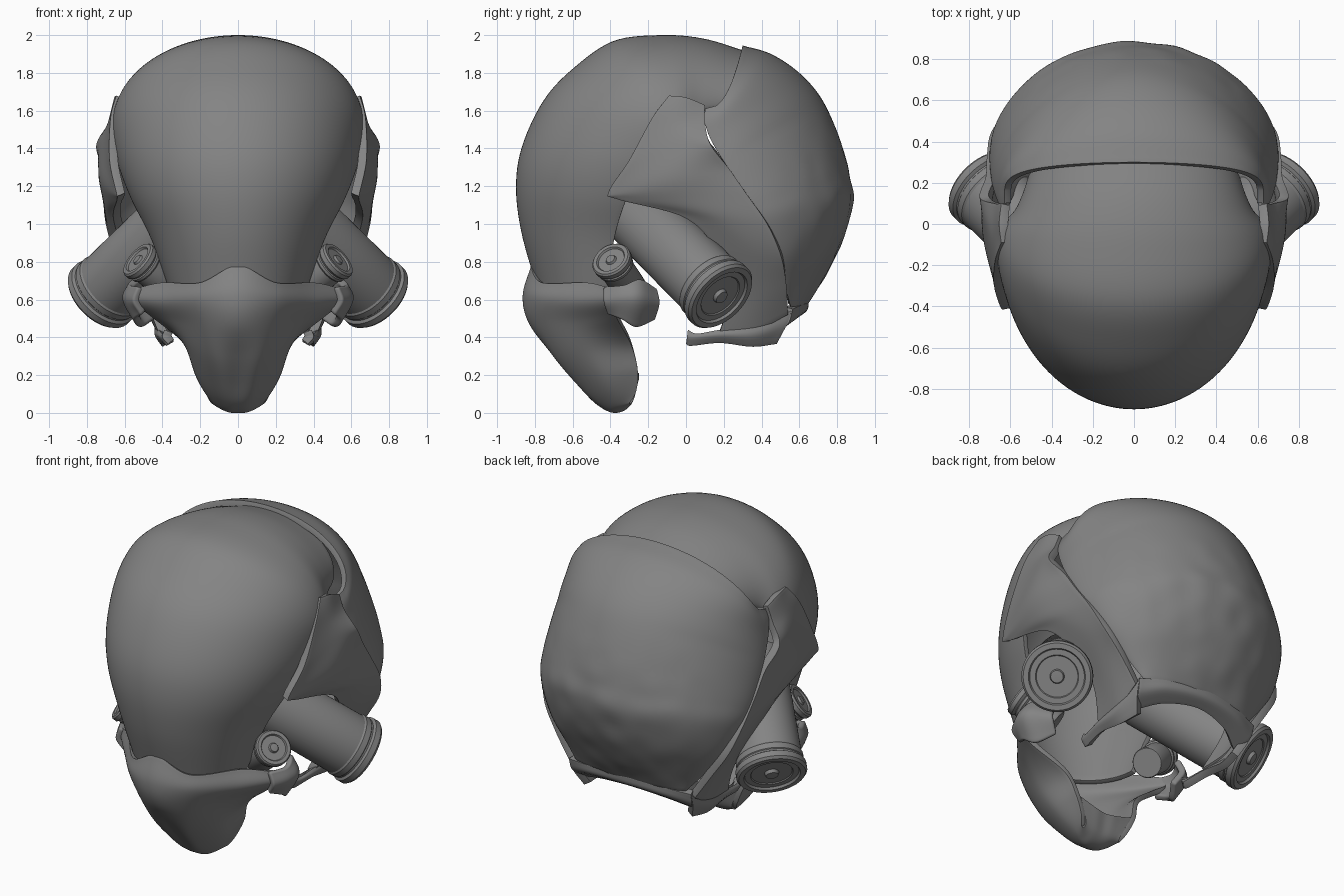
import bpy, bmesh, math
from mathutils import Vector, noise

if "Cube" in bpy.data.objects:
    bpy.data.objects.remove(bpy.data.objects["Cube"])

grey = bpy.data.materials.new("dark_grey")
grey.diffuse_color = (.23, .23, .23, 1)
grey.use_nodes = True
grey.node_tree.nodes["Principled BSDF"].inputs["Base Color"].default_value = grey.diffuse_color


def spline(pts, n):
    """Catmull-Rom resample of a point list to n samples."""
    p = [Vector(q) for q in pts]
    p = [2 * p[0] - p[1]] + p + [2 * p[-1] - p[-2]]
    out = []
    for i in range(n):
        u = i / (n - 1) * (len(p) - 3)
        k = min(int(u), len(p) - 4)
        t = u - k
        a, b, c, d = p[k:k + 4]
        out.append(0.5 * (2 * b + (c - a) * t + (2 * a - 5 * b + 4 * c - d) * t * t
                          + (3 * b - a - 3 * c + d) * t ** 3))
    return out


def add_object(name, bm):
    me = bpy.data.meshes.new(name)
    bm.to_mesh(me)
    bm.free()
    me.materials.append(grey)
    ob = bpy.data.objects.new(name, me)
    bpy.context.collection.objects.link(ob)
    return ob


def finish(ob, angle=40):
    bpy.ops.object.select_all(action='DESELECT')
    ob.select_set(True)
    bpy.context.view_layer.objects.active = ob
    bpy.ops.object.convert(target='MESH')
    bpy.ops.object.shade_smooth_by_angle(angle=math.radians(angle))


def skin(name, grid, thick, mirror=False):
    """Turn a grid of points into a thick, soft-edged shell."""
    bm = bmesh.new()
    vs = [[bm.verts.new(p) for p in row] for row in grid]
    for r0, r1 in zip(vs, vs[1:]):
        for j in range(len(r0) - 1):
            bm.faces.new((r0[j], r0[j + 1], r1[j + 1], r1[j]))
    bm.normal_update()
    mid = Vector((0, 0, 1))
    if sum(f.normal.dot(f.calc_center_median() - mid) for f in bm.faces) < 0:
        bmesh.ops.reverse_faces(bm, faces=bm.faces[:])
    ob = add_object(name, bm)
    s = ob.modifiers.new("thick", 'SOLIDIFY')
    s.thickness, s.offset = thick, -1
    b = ob.modifiers.new("soft", 'BEVEL')
    b.width, b.segments, b.limit_method = thick * 0.35, 3, 'ANGLE'
    b.angle_limit = math.radians(50)
    if mirror:
        ob.modifiers.new("mirror", 'MIRROR').use_mirror_merge = False
    finish(ob)


def loft(rows, nu, nv, symmetric=False):
    if symmetric:
        rows = [[(-x, y, z) for x, y, z in r[:0:-1]] + r for r in rows]
    cols = [spline(r, nv) for r in rows]
    return [list(r) for r in zip(*[spline(c, nu) for c in zip(*cols)])]


def dome(rows, power, nu=60, nv=64):
    """Rows (y, z at the centre, x, y, z at the side) joined by elliptic arcs."""
    cen = spline([(0, r[0], r[1]) for r in rows], nu)
    side = spline([r[2:] for r in rows], nu)
    grid = []
    for i, (c, s) in enumerate(zip(cen, side)):
        q = power(i / (nu - 1))
        row = []
        for j in range(nv + 1):
            t = (j / nv - 0.5) * math.pi
            k = max(0, math.cos(t))
            row.append(Vector((s.x * math.sin(t), s.y + (c.y - s.y) * k ** q,
                               s.z + (c.z - s.z) * k)))
        grid.append(row)
    return grid


def canister(name, profile, end, axis, seg=56):
    """Lathed canister, outer end at 'end', mirrored to the other side."""
    q = Vector(axis).to_track_quat('Z', 'Y')
    bm = bmesh.new()
    vs = [bm.verts.new(Vector(end) + q @ Vector((r, 0, h))) for r, h in profile]
    es = [bm.edges.new(e) for e in zip(vs, vs[1:])]
    bmesh.ops.spin(bm, geom=vs + es, cent=end, axis=q @ Vector((0, 0, 1)),
                   angle=math.tau, steps=seg, use_duplicate=False)
    bmesh.ops.remove_doubles(bm, verts=bm.verts[:], dist=1e-4)
    bmesh.ops.recalc_face_normals(bm, faces=bm.faces[:])
    ob = add_object(name, bm)
    ob.modifiers.new("mirror", 'MIRROR').use_mirror_merge = False
    finish(ob, 30)


# Smooth front visor
skin("visor", dome([
    (-.785, .65, .36, -.42, .64), (-.87, .95, .46, -.38, .92), (-.90, 1.2, .56, -.32, 1.12),
    (-.865, 1.42, .62, -.25, 1.27), (-.75, 1.66, .655, -.17, 1.40), (-.59, 1.83, .668, -.11, 1.50),
    (-.38, 1.97, .66, -.05, 1.55), (-.12, 2.0, .63, .01, 1.58), (.10, 1.98, .575, .07, 1.59),
    (.33, 1.91, .52, .14, 1.60)], lambda u: 1 - .6 * max(0, u - .75) / .25), .03)

# Rear skull shell with slight unevenness
back = dome([
    (.30, 1.945, .63, .10, 1.61), (.45, 1.90, .655, .10, 1.54), (.60, 1.80, .67, .13, 1.45),
    (.72, 1.66, .69, .20, 1.33), (.81, 1.46, .70, .28, 1.21), (.865, 1.27, .70, .36, 1.10),
    (.885, 1.12, .68, .43, 1.0), (.825, .90, .61, .49, .84), (.74, .73, .51, .52, .70),
    (.64, .57, .39, .555, .56)], lambda u: .4 + .85 * min(1, u / .35))
for row in back:
    for p in row:
        w = max(0, min(1, (p.y - .45) * 4)) * max(0, min(1, (1.6 - p.z) * 3))
        p.y += .009 * w * noise.noise(p * 7)
skin("rear_shell", back, .035)

# Side frame: cheek plate narrowing into a band along the rear shell
skin("side_frame", loft([
    [(.645, -.09, 1.68), (.655, 0, 1.67), (.645, .10, 1.63)],
    [(.675, -.18, 1.56), (.685, -.03, 1.55), (.68, .10, 1.54)],
    [(.68, -.30, 1.34), (.725, -.02, 1.42), (.75, .13, 1.42)],
    [(.645, -.41, 1.17), (.735, -.05, 1.25), (.72, .23, 1.29)],
    [(.64, -.36, 1.13), (.71, .0, 1.12), (.715, .32, 1.16)],
    [(.66, .0, 1.03), (.69, .20, 1.01), (.70, .43, 1.0)],
    [(.60, .17, .84), (.64, .34, .85), (.65, .50, .84)],
    [(.50, .23, .62), (.54, .38, .65), (.555, .53, .69)],
    [(.41, .17, .40), (.43, .36, .43), (.44, .54, .52)]], 60, 18), .045, True)

# Lower jaw arm with forward hook
skin("jaw_arm", loft([
    [(.43, .56, .54), (.42, .53, .46), (.38, .48, .365)],
    [(.44, .36, .46), (.44, .36, .41), (.40, .35, .35)],
    [(.42, .18, .44), (.43, .18, .41), (.40, .18, .37)],
    [(.40, .06, .42), (.41, .05, .40), (.38, .03, .355)],
    [(.39, .01, .44), (.40, .005, .40), (.37, .0, .365)]], 30, 8), .045, True)

# Rim under the rear shell
skin("rear_rim", loft([
    [(0, .65, .59), (.25, .62, .575), (.43, .565, .55)],
    [(0, .64, .54), (.25, .61, .52), (.42, .54, .47)],
    [(0, .58, .50), (.22, .54, .47), (.37, .46, .41)]], 10, 40, True), .045)

# Muzzle / chin guard, curling under and up at the back of the snout
skin("chin_guard", loft([
    [(0, -.82, .78), (.20, -.765, .69), (.40, -.53, .69), (.54, -.40, .66)],
    [(0, -.865, .62), (.20, -.79, .60), (.40, -.57, .59), (.56, -.38, .59)],
    [(0, -.83, .47), (.17, -.76, .47), (.33, -.56, .48), (.46, -.37, .51)],
    [(0, -.70, .30), (.13, -.68, .30), (.265, -.52, .34), (.28, -.29, .36)],
    [(0, -.58, .16), (.10, -.57, .16), (.215, -.44, .19), (.225, -.255, .22)],
    [(0, -.48, .05), (.08, -.47, .06), (.16, -.39, .09), (.175, -.265, .11)],
    [(0, -.38, .0), (.05, -.38, .003), (.10, -.36, .025), (.14, -.30, .05)],
    [(0, -.295, .04), (.05, -.29, .045), (.09, -.285, .055), (.13, -.275, .075)],
    [(0, -.255, .17), (.06, -.25, .175), (.12, -.25, .19), (.19, -.25, .21)]],
    64, 60, True), .03)

# Bracket at each end of the chin guard, holding the small canister
skin("chin_bracket", loft([
    [(.53, -.44, .67), (.555, -.44, .59), (.51, -.42, .52)],
    [(.58, -.33, .68), (.605, -.33, .60), (.55, -.34, .49)],
    [(.55, -.24, .71), (.60, -.24, .60), (.52, -.26, .45)],
    [(.47, -.15, .66), (.50, -.135, .58), (.45, -.16, .49)]], 24, 14), .04, True)

# Large filter canisters
canister("large_filter", [
    (0, -.80), (.175, -.80), (.185, -.78), (.19, -.12), (.197, -.11), (.197, -.075), (.192, -.07),
    (.192, -.06), (.207, -.05), (.207, -.015), (.195, 0), (.165, 0), (.158, -.014), (.125, -.014),
    (.12, -.02), (.042, -.02), (.036, 0), (0, .002)], (.74, .19, .61), (1, 1, -1))

# Small filter canisters
canister("small_filter", [
    (0, -.27), (.085, -.27), (.09, -.26), (.09, -.08), (.10, -.07), (.10, -.055), (.094, -.05),
    (.108, -.035), (.108, -.01), (.10, 0), (.08, 0), (.074, -.01), (.03, -.01), (.024, .002),
    (0, .004)], (.535, -.40, .815), (.68, -.38, .58))
